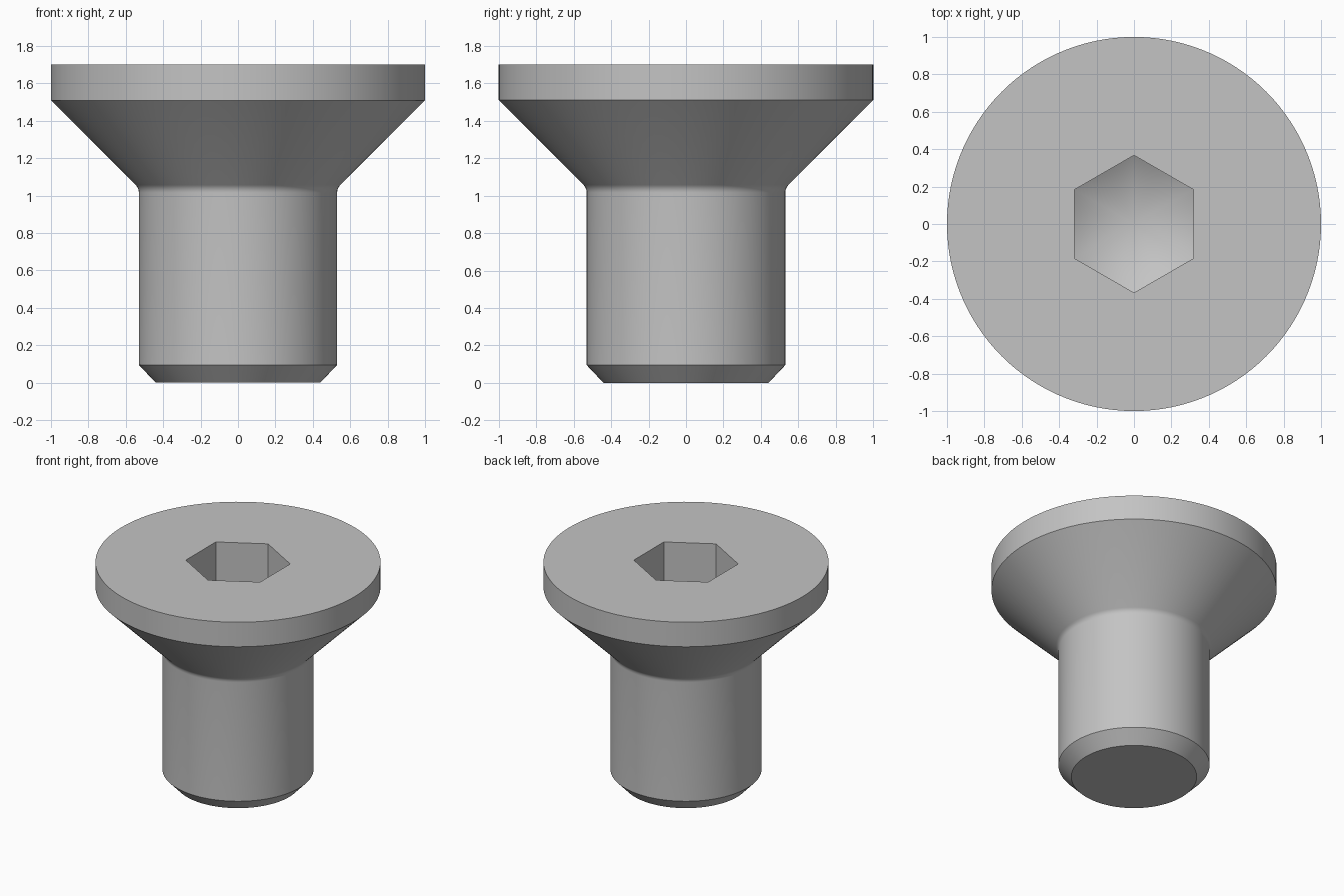
import bpy, bmesh, math

old = bpy.data.objects.get("Cube")
if old:
    bpy.data.objects.remove(old, do_unlink=True)

# Single steel material
steel = bpy.data.materials.new("grey_steel")
steel.use_nodes = True
colour = (0.55, 0.55, 0.55, 1)
steel.diffuse_color = colour
steel.node_tree.nodes["Principled BSDF"].inputs["Base Color"].default_value = colour


def make_object(name, bm):
    bmesh.ops.recalc_face_normals(bm, faces=bm.faces)
    mesh = bpy.data.meshes.new(name)
    bm.to_mesh(mesh)
    bm.free()
    mesh.materials.append(steel)
    obj = bpy.data.objects.new(name, mesh)
    bpy.context.collection.objects.link(obj)
    return obj


# Screw body: half profile from the chamfered tip up to the head rim
SHANK, NECK_Z, FILLET, TOP = 0.53, 1.04, 0.06, 1.7
profile = [(0.44, 0), (SHANK, 0.095)]
start_z = NECK_Z - FILLET * math.tan(math.pi / 8)
for i in range(6):  # small fillet under the conical head
    a = math.radians(45) * i / 5
    profile.append((SHANK + FILLET * (1 - math.cos(a)), start_z + FILLET * math.sin(a)))
profile += [(1, 1.51), (1, TOP)]

bm = bmesh.new()
verts = [bm.verts.new((r, 0, z)) for r, z in profile]
edges = [bm.edges.new(pair) for pair in zip(verts, verts[1:])]
bmesh.ops.spin(bm, geom=verts + edges, cent=(0, 0, 0), axis=(0, 0, 1),
               angle=math.tau, steps=120)
bmesh.ops.remove_doubles(bm, verts=bm.verts, dist=0.0001)
bmesh.ops.holes_fill(bm, edges=bm.edges, sides=0)
screw = make_object("countersunk_screw", bm)

# Hex socket cutter: straight walls ending in a shallow drilled cone
APOTHEM, DEPTH, COUNT = 0.318, 0.4, 72
corner = APOTHEM / math.cos(math.pi / 6)
slope = math.tan(math.radians(30))
bm = bmesh.new()
upper, lower = [], []
for i in range(COUNT):
    a = math.tau * i / COUNT
    off = (a + math.pi / 6) % (math.pi / 3) - math.pi / 6
    r = APOTHEM / math.cos(off)
    x, y = r * math.cos(a), r * math.sin(a)
    upper.append(bm.verts.new((x, y, TOP + 0.1)))
    lower.append(bm.verts.new((x, y, TOP - DEPTH - (corner - r) * slope)))
tip = bm.verts.new((0, 0, TOP - DEPTH - corner * slope))
bm.faces.new(upper)
for i in range(COUNT):
    j = (i + 1) % COUNT
    bm.faces.new((upper[i], lower[i], lower[j], upper[j]))
    bm.faces.new((lower[i], tip, lower[j]))
cutter = make_object("socket_cutter", bm)
cutter.hide_render = True

# Cut the socket, then shade with sharp edges kept
cut = screw.modifiers.new("hex_socket", "BOOLEAN")
cut.operation = "DIFFERENCE"
cut.solver = "EXACT"
cut.object = cutter
bpy.ops.object.select_all(action="DESELECT")
screw.select_set(True)
bpy.context.view_layer.objects.active = screw
bpy.ops.object.modifier_apply(modifier=cut.name)
bpy.data.objects.remove(cutter, do_unlink=True)
bpy.ops.object.shade_smooth_by_angle(angle=math.radians(25))
